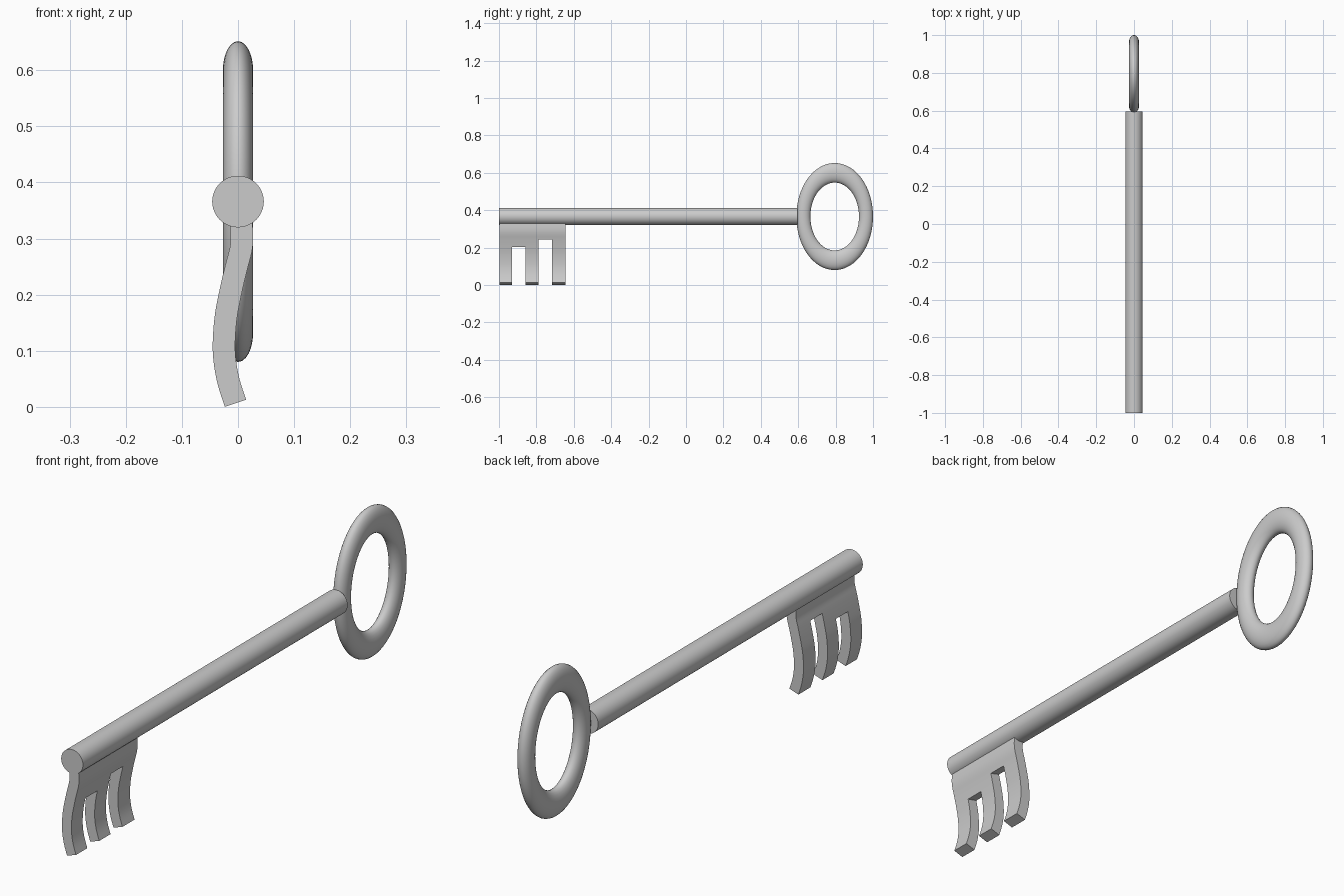
import bpy, bmesh, math

if "Cube" in bpy.data.objects:
    bpy.data.objects.remove(bpy.data.objects["Cube"])

AXIS_Z = 0.366


def finish(obj, name):
    obj.name = obj.data.name = name
    bpy.ops.object.select_all(action='DESELECT')
    obj.select_set(True)
    bpy.context.view_layer.objects.active = obj
    bpy.ops.object.transform_apply(location=True, rotation=True, scale=True)
    bpy.ops.object.shade_smooth_by_angle(angle=math.radians(35))


def catmull(a, b, c, d, t):
    return 0.5 * (2 * b + (c - a) * t + (2 * a - 5 * b + 4 * c - d) * t ** 2
                  + (3 * b - a - 3 * c + d) * t ** 3)


# Shaft
bpy.ops.mesh.primitive_cylinder_add(vertices=48, radius=0.046, depth=1.595,
                                    location=(0, -0.2025, AXIS_Z),
                                    rotation=(math.pi / 2, 0, 0))
finish(bpy.context.object, "shaft")

# Oval handle ring: a torus stretched upward and flattened sideways
bpy.ops.mesh.primitive_torus_add(major_segments=64, minor_segments=24,
                                 major_radius=0.1675, minor_radius=0.0375,
                                 location=(0, 0.795, AXIS_Z))
ring = bpy.context.object
ring.scale = (1.395, 1, 0.72)          # local x becomes z, local z becomes x
ring.rotation_euler = (0, math.pi / 2, 0)
finish(ring, "handle_ring")

# Bit: S-curved centre line (x, z), swept along y, with two slots left open
path = [(0.004, 0.35), (0.007, 0.305), (0.005, 0.28), (-0.003, 0.249),
        (-0.013, 0.206), (-0.022, 0.157), (-0.025, 0.10), (-0.018, 0.05),
        (-0.0045, 0.0065)]
columns = [-0.997, -0.929, -0.857, -0.789, -0.717, -0.644]
slot_start = {1: 4, 3: 3}              # column -> path point where the slot begins
STEPS = 4

rows = []
for i in range(len(path) - 1):
    quad = [path[max(0, min(len(path) - 1, i + k))] for k in (-1, 0, 1, 2)]
    for s in range(STEPS):
        rows.append([catmull(*(p[a] for p in quad), s / STEPS) for a in (0, 1)])
rows.append(path[-1])

bm = bmesh.new()
grid = [[bm.verts.new((x, y, z)) for y in columns] for x, z in rows]
for r in range(len(rows) - 1):
    for c in range(len(columns) - 1):
        if r < slot_start.get(c, len(path)) * STEPS:
            bm.faces.new((grid[r][c], grid[r + 1][c],
                          grid[r + 1][c + 1], grid[r][c + 1]))
bmesh.ops.delete(bm, geom=[v for v in bm.verts if not v.link_faces], context='VERTS')
mesh = bpy.data.meshes.new("bit")
bm.to_mesh(mesh)
bm.free()
bit = bpy.data.objects.new("bit", mesh)
bpy.context.collection.objects.link(bit)
bpy.context.view_layer.objects.active = bit
solid = bit.modifiers.new("thickness", 'SOLIDIFY')
solid.thickness = 0.04
solid.offset = 0
solid.use_even_offset = True
bpy.ops.object.modifier_apply(modifier=solid.name)
finish(bit, "bit")
